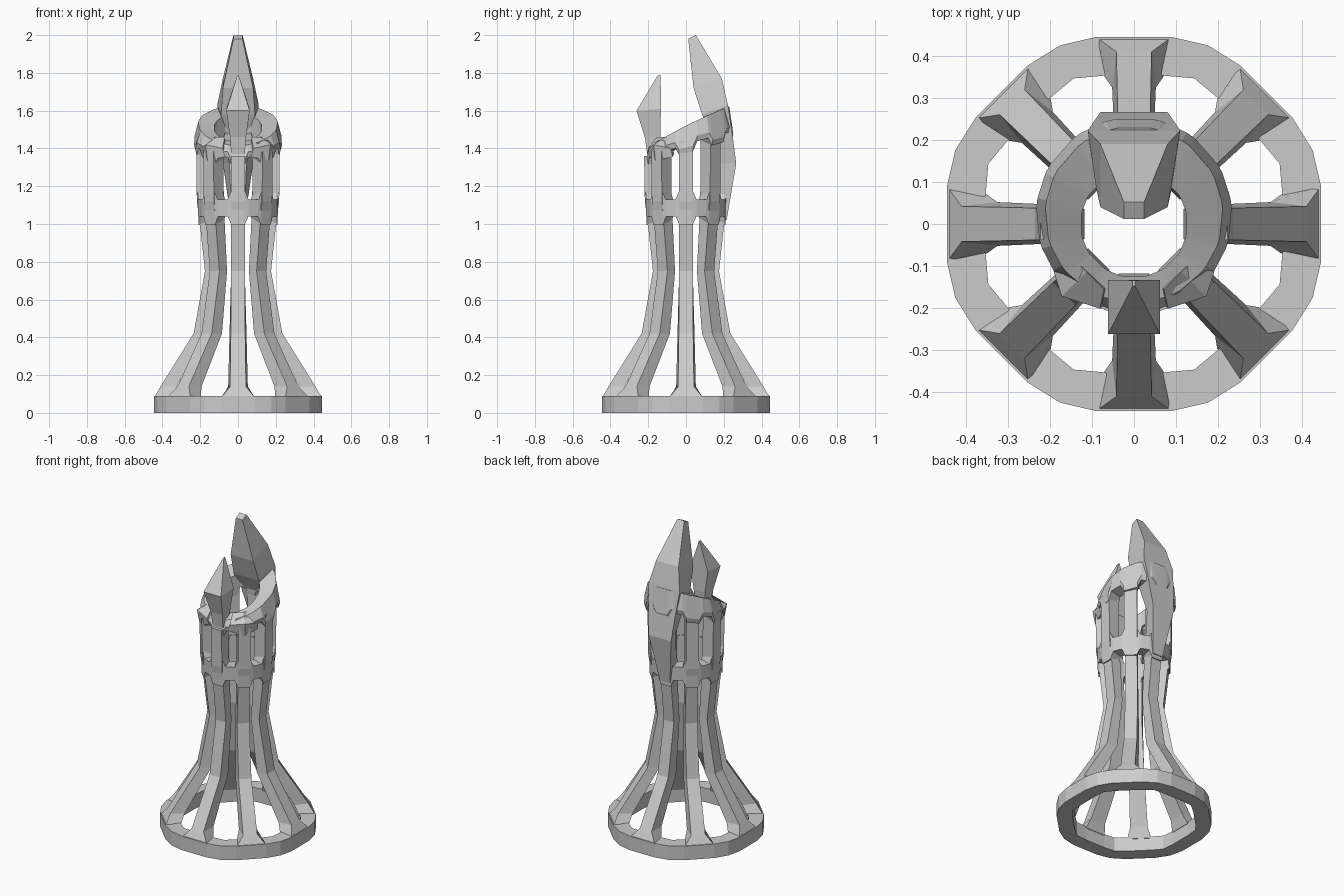
import bpy
import bmesh
from math import sin, cos, radians
from mathutils import Matrix, Vector

cube = bpy.data.objects.get("Cube")
if cube:
    bpy.data.objects.remove(cube)

grey = bpy.data.materials.new("plain_grey")
grey.use_nodes = True
colour = (0.6, 0.6, 0.6, 1)
grey.diffuse_color = colour
grey.node_tree.nodes["Principled BSDF"].inputs["Base Color"].default_value = colour


def loft(name, sections, closed=False, turn=0):
    """Skin a row of equal sections; a closed row makes a ring."""
    bm = bmesh.new()
    rows = [[bm.verts.new(p) for p in s] for s in sections]
    n = len(rows[0])
    pairs = list(zip(rows, rows[1:]))
    if closed:
        pairs.append((rows[-1], rows[0]))
    else:
        bm.faces.new(rows[0])
        bm.faces.new(rows[-1])
    for a, b in pairs:
        for i in range(n):
            j = (i + 1) % n
            bm.faces.new((a[i], a[j], b[j], b[i]))
    bm.transform(Matrix.Rotation(radians(turn), 4, 'Z'))
    bmesh.ops.recalc_face_normals(bm, faces=bm.faces)
    mesh = bpy.data.meshes.new(name)
    bm.to_mesh(mesh)
    bm.free()
    mesh.materials.append(grey)
    obj = bpy.data.objects.new(name, mesh)
    bpy.context.collection.objects.link(obj)
    return obj


def polar(r, deg, z):
    return Vector((r * cos(radians(deg)), r * sin(radians(deg)), z))


def rib_section(z, outer, inner, wide_out, wide_in, z_in=None):
    z_in = z if z_in is None else z_in
    return [(outer, -wide_out, z), (outer, wide_out, z),
            (inner, wide_in, z_in), (inner, -wide_in, z_in)]


# Base ring, with a flat under each rib
ring = []
for k in range(8):
    for off, ro, ri in ((-11.4, .454, .36), (11.4, .454, .36), (22.5, .46, .375)):
        a = k * 45 + off
        ring.append([polar(ro, a, 0), polar(ro, a, .09),
                     polar(ri, a, .09), polar(ri, a, 0)])
loft("base_ring", ring, closed=True)

# Eight ribs, flared at the foot and pinched at the waist
for k in range(8):
    a = k * 45
    top = 1.44 + .08 * sin(radians(a))
    loft("rib", [
        rib_section(.08, .445, .35, .09, .07),
        rib_section(.14, .41, .325, .042, .052),
        rib_section(.42, .235, .165, .038, .045),
        rib_section(.75, .175, .118, .036, .036),
        rib_section(1.03, .205, .135, .036, .034),
        rib_section(1.12, .218, .14, .038, .034),
        rib_section(top, .222, .145, .038, .034),
    ], turn=a)

# Collar band with arched corners beside each rib
collar, rim = [], []
for k in range(8):
    for off, drop in ((-9.5, .045), (9.5, .045), (15, 0), (30, 0)):
        a = k * 45 + off
        s = sin(radians(a))
        collar.append([polar(.212, a, 1.04 - drop), polar(.217, a, 1.13 + drop),
                       polar(.138, a, 1.13 + drop), polar(.136, a, 1.04 - drop)])
        # Slanted rim, higher at the back
        out = .232 + .022 * s
        low = 1.42 + .07 * s - drop
        rim.append([polar(out - .008, a, low), polar(out, a, low + .03),
                    polar(out - .022, a, 1.52 + .105 * s),
                    polar(.127, a, 1.51 + .075 * s), polar(.14, a, low)])
loft("collar_band", collar, closed=True)
loft("slanted_rim", rim, closed=True)

# Faceted brow wedges at the front corners
for a in (-45, -135):
    wedge = []
    for side, r, low, high in ((-.085, .2, 1.37, 1.4), (0, .243, 1.35, 1.42),
                               (.085, .2, 1.37, 1.4)):
        wedge.append([(r - .015, side, low - .015), (r, side, high),
                      (.16, side * .7, 1.46), (.15, side * .7, 1.37)])
    loft("brow_wedge", wedge, turn=a)


def horn_section(back, front):
    """Each edge is half width, y and z."""
    (bw, by, bz), (fw, fy, fz) = back, front
    return [(-bw, by, bz), (bw, by, bz), (fw, fy, fz), (-fw, fy, fz)]


# Short front horn
loft("front_horn", [
    horn_section((.034, -.145, 1.37), (.036, -.205, 1.37)),
    horn_section((.04, -.135, 1.47), (.042, -.218, 1.46)),
    horn_section((.062, -.133, 1.61), (.062, -.262, 1.6)),
    horn_section((.003, -.134, 1.79), (.003, -.148, 1.79)),
])

# Tall leaf-shaped back horn
loft("back_horn", [
    horn_section((.036, .215, 1.02), (.034, .15, 1.02)),
    horn_section((.08, .266, 1.32), (.045, .17, 1.32)),
    horn_section((.095, .245, 1.48), (.075, .14, 1.47)),
    horn_section((.11, .222, 1.63), (.09, .085, 1.58)),
    horn_section((.08, .19, 1.77), (.08, .04, 1.72)),
    horn_section((.024, .052, 2.0), (.024, .012, 1.98)),
])
